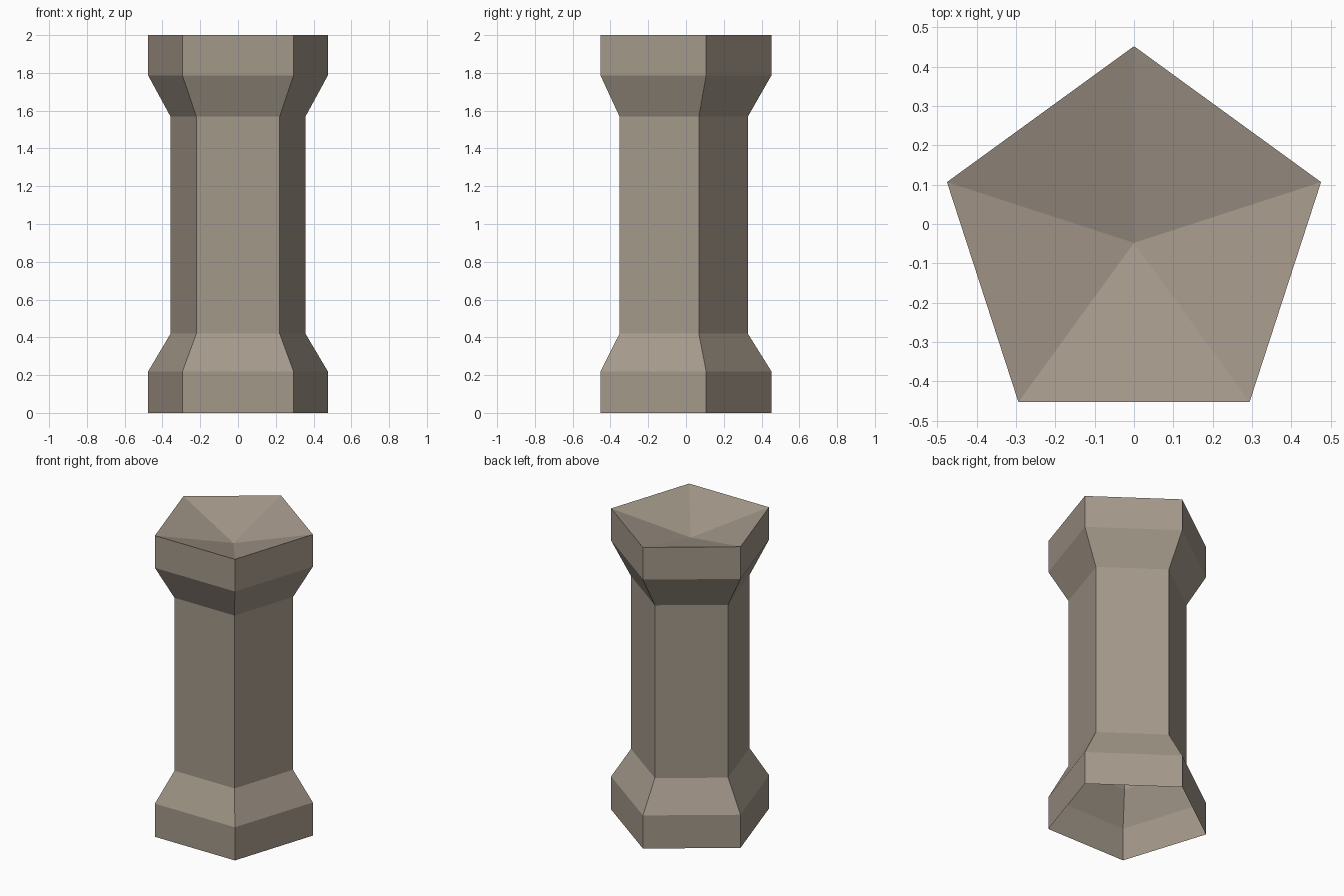
import bpy, bmesh, math

if "Cube" in bpy.data.objects:
    bpy.data.objects.remove(bpy.data.objects["Cube"])

SIDES = 5
CENTRE_Y = -0.048          # pentagon centre, so its bounds are centred on y = 0
# (radius, height) from the foot up to the rim
PROFILE = [(0.5, 0.0), (0.5, 0.22), (0.375, 0.42),
           (0.375, 1.568), (0.5, 1.786), (0.5, 2.0)]
DISH_HEIGHT = 1.875        # lowest point of the sunken top

stone = bpy.data.materials.new("warm grey stone")
stone.diffuse_color = (0.37, 0.315, 0.255, 1)
stone.use_nodes = True
stone.node_tree.nodes["Principled BSDF"].inputs["Base Color"].default_value = stone.diffuse_color

bm = bmesh.new()


def ring(radius, z):
    """Pentagon with one corner pointing to the back (+y)."""
    angles = [math.pi / 2 + math.tau * i / SIDES for i in range(SIDES)]
    return [bm.verts.new((radius * math.cos(a), CENTRE_Y + radius * math.sin(a), z))
            for a in angles]


# Hollow column wall, open underneath
rings = [ring(r, z) for r, z in PROFILE]
for low, high in zip(rings, rings[1:]):
    for i in range(SIDES):
        j = (i + 1) % SIDES
        bm.faces.new((low[i], low[j], high[j], high[i]))

# Sunken top made of five triangles
dish = bm.verts.new((0, CENTRE_Y, DISH_HEIGHT))
for i in range(SIDES):
    bm.faces.new((rings[-1][i], rings[-1][(i + 1) % SIDES], dish))

mesh = bpy.data.meshes.new("pentagonal_pillar")
bm.to_mesh(mesh)
bm.free()
mesh.materials.append(stone)
pillar = bpy.data.objects.new("pentagonal_pillar", mesh)
bpy.context.collection.objects.link(pillar)
